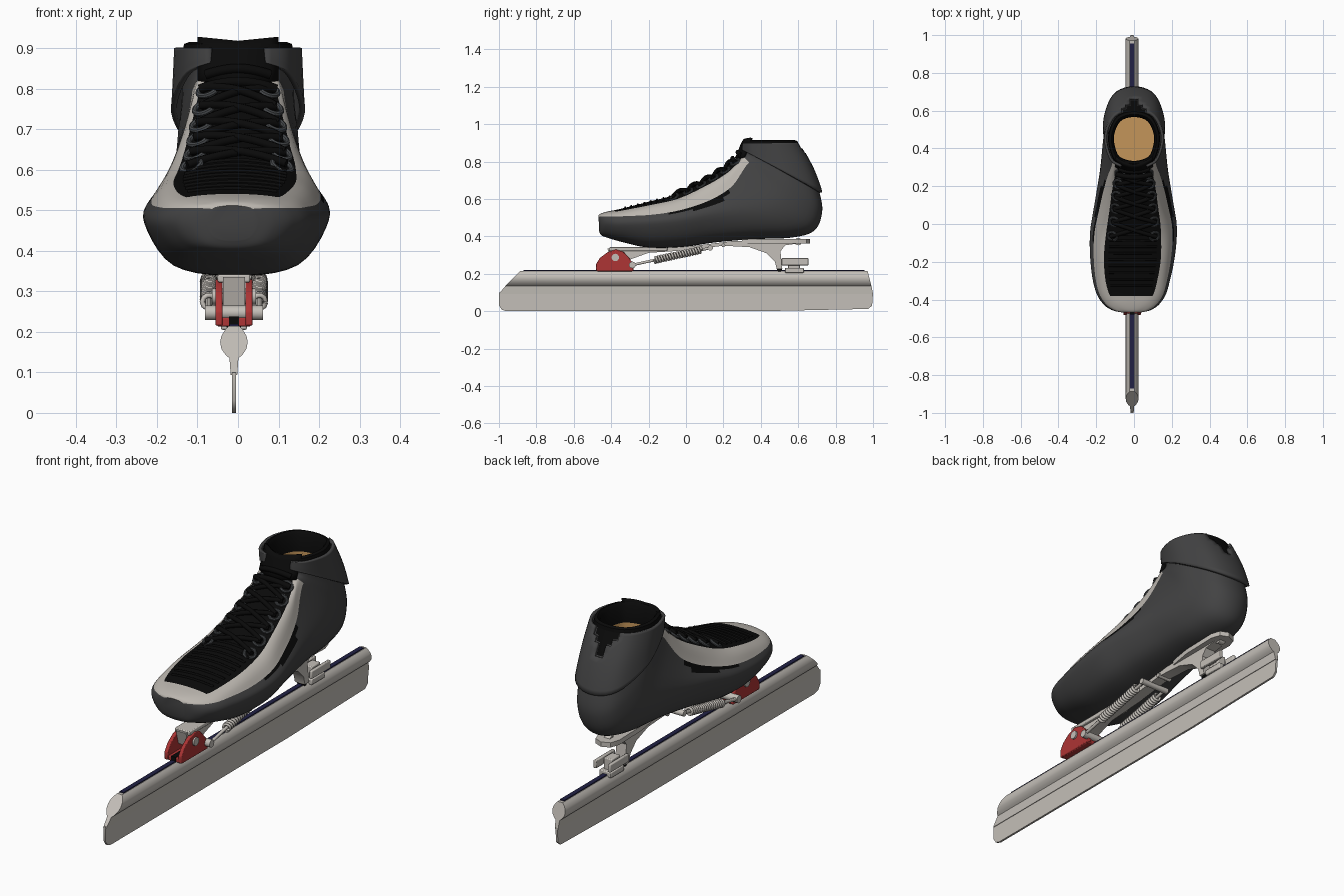
import bpy, bmesh, math
from mathutils import Vector

if "Cube" in bpy.data.objects:
    bpy.data.objects.remove(bpy.data.objects["Cube"])

def material(name, r, g, b):
    m = bpy.data.materials.new(name)
    m.diffuse_color = (r, g, b, 1)
    m.use_nodes = True
    m.node_tree.nodes["Principled BSDF"].inputs["Base Color"].default_value = m.diffuse_color
    return m

GREY = material("dark grey leather", .055, .055, .056)
BLACK = material("black fabric", .003, .003, .003)
SILVER = material("pale silver panel", .50, .47, .43)
STEEL = material("satin steel", .55, .52, .48)
RED = material("red metal", .42, .035, .035)
TAN = material("tan lining", .55, .30, .10)
BLUE = material("navy strip", .015, .015, .06)
HOOK = material("slate hooks", .06, .065, .07)
CX = -.01  # centre line of the blade

def add_mesh(name, verts, faces, mats, index=None):
    me = bpy.data.meshes.new(name)
    me.from_pydata(verts, [], faces)
    for m in mats:
        me.materials.append(m)
    for i, p in enumerate(me.polygons):
        p.material_index = index[i] if index else 0
    bm = bmesh.new()
    bm.from_mesh(me)
    bmesh.ops.recalc_face_normals(bm, faces=bm.faces)
    bm.to_mesh(me)
    bm.free()
    ob = bpy.data.objects.new(name, me)
    bpy.context.collection.objects.link(ob)
    return ob

def loft(name, rings, mats, rule=None, start=False, end=False):
    """Skin closed rings; rule(i, j, centre) gives a material index, None leaves a hole."""
    n = len(rings[0])
    verts = [Vector(p) for r in rings for p in r]
    faces, idx = [], []
    for i in range(len(rings) - 1):
        for j in range(n):
            f = (i*n + j, i*n + (j+1) % n, (i+1)*n + (j+1) % n, (i+1)*n + j)
            k = rule(i, j, sum((verts[a] for a in f), Vector()) / 4) if rule else 0
            if k is not None:
                faces.append(f)
                idx.append(k)
    last = idx[-1]
    if start:
        faces.append(tuple(range(n)))
        idx.append(0)
    if end:
        faces.append(tuple(range(len(verts) - n, len(verts))))
        idx.append(last)
    return add_mesh(name, verts, faces, mats, idx)

def prism(name, yz, x0, x1, mat, bevel=0):
    rings = [[(x, y, z) for y, z in yz] for x in (x0, x1)]
    ob = loft(name, rings, [mat], None, True, True)
    if bevel:
        b = ob.modifiers.new("bevel", 'BEVEL')
        b.width, b.segments = bevel, 2
    return ob

def box(name, x0, x1, y0, y1, z0, z1, mat, bevel=.004):
    return prism(name, [(y0, z0), (y1, z0), (y1, z1), (y0, z1)], x0, x1, mat, bevel)

def rod(name, x0, x1, y, z, r, mat, n=16):
    ring = [(y + r*math.cos(2*math.pi*k/n), z + r*math.sin(2*math.pi*k/n)) for k in range(n)]
    return prism(name, ring, x0, x1, mat)

def tube(name, pts, r, mat):
    cu = bpy.data.curves.new(name, 'CURVE')
    cu.dimensions, cu.bevel_depth, cu.bevel_resolution, cu.use_fill_caps = '3D', r, 1, True
    sp = cu.splines.new('POLY')
    sp.points.add(len(pts) - 1)
    for p, q in zip(sp.points, pts):
        p.co = (*q, 1)
    cu.materials.append(mat)
    bpy.context.collection.objects.link(bpy.data.objects.new(name, cu))

def spline(keys, u):
    """Catmull-Rom through keys, keys[0] and keys[-1] being end handles."""
    i = min(int(u), len(keys) - 4)
    t = u - i
    return [b + .5*t*(c - a + t*(2*a - 5*b + 4*c - d + t*(3*(b - c) + d - a)))
            for a, b, c, d in zip(*keys[i:i + 4])]

# Boot sections fanning from toe to ankle:
# top y z, bottom y z, half width and its height, lace edge x t, panel edge x t
S = [(-.468, .512, -.464, .425, .060, .50, .020, .98, .050, .90),
     (-.456, .522, -.452, .405, .105, .50, .050, .97, .092, .86),
     (-.420, .533, -.420, .393, .150, .50, .085, .96, .138, .80),
     (-.350, .547, -.350, .372, .188, .50, .125, .94, .176, .77),
     (-.200, .585, -.200, .340, .218, .50, .150, .92, .203, .71),
     (-.050, .625, -.020, .343, .227, .48, .145, .91, .206, .69),
     (.080, .685, .160, .368, .206, .45, .128, .92, .178, .68),
     (.180, .745, .360, .385, .180, .42, .113, .93, .148, .74),
     (.250, .800, .560, .393, .165, .42, .098, .95, .122, .85),
     (.285, .840, .685, .430, .155, .43, .080, .96, .113, .88),
     (.295, .855, .728, .530, .148, .45, .070, .95, .115, .84),
     (.300, .865, .712, .640, .140, .45, .070, .95, .115, .82),
     (.302, .880, .665, .770, .136, .45, .070, .95, .114, .82),
     (.305, .900, .595, .900, .133, .45, .070, .95, .112, .82)]
SK = [S[0]] + S + [S[-1]]
SUB, ROWS = 6, 5
N = ROWS*5

def surf(s, v, side=1, gx=1, gt=1):
    ty, tz, by, bz, w, tw, lx, tl, sx, ts = spline(SK, s)
    keys = [(-lx, tl), (0, 1), (lx, tl), (sx, ts), (w, tw), (.68*w, .1), (0, 0), (-.68*w, .1)]
    x, t = spline(keys, v)
    t = .5 + (t - .5)*gt
    cx = -.014*min(1, max(0, -ty/.3))
    return Vector((cx + side*x*gx, by + (ty - by)*t, bz + (tz - bz)*t))

def ring(s, gx=1, gt=1):
    return [surf(s, min(j, 2*N - j)/ROWS, 1 if j <= N else -1, gx, gt) for j in range(2*N)]

def row(j):
    return min(j, 2*N - 1 - j)

def notch(s, r):
    return s > 12.1 and r >= N - (s - 12)*4

def boot_rule(i, j, c):
    r, s = row(j), (i + .5)/SUB
    if r < 5:
        return 2 if c.y < -.385 else 1
    if r < 10:
        return 2 if s < 9.2 else 0
    if (r == 10 and -.1 < c.y < .24) or (r == 11 and .04 < c.y < .2) or notch(s, r):
        return 1
    return 0

loft("boot_shell", [ring(i/SUB) for i in range(13*SUB + 1)], [GREY, BLACK, SILVER], boot_rule, start=True)

# Ankle cuff, open at the laces and notched at the back
cuff = loft("ankle_cuff", [ring(11 + i/SUB, 1.13, 1.05) for i in range(2*SUB + 1)], [GREY],
            lambda i, j, c: None if row(j) < 4 or notch(11 + (i + .5)/SUB, row(j)) else 0)
sol = cuff.modifiers.new("thick", 'SOLIDIFY')
sol.thickness, sol.offset = .014, 0

# Padded rim, inner lining and footbed
def inner(g, z):
    return [(p.x*g, .45 + (p.y - .45)*g, z) for p in ring(13)]
loft("boot_lining", [inner(1.03, .89), inner(1, .91), inner(.9, .915), inner(.82, .90), inner(.8, .82), inner(.8, .5)],
     [BLACK, TAN], lambda i, j, c: 1 if i == 4 else 0, end=True)

# Tongue standing above the laces
tv, tf = [], []
for i in range(5):
    for j in range(11):
        x = -.1 + .02*j
        tv.append((x, .262 + .011*i + 4*x*x, .82 + .0265*i + (.01*abs(x)/.1 - .008 if i == 4 else 0)))
for i in range(4):
    for j in range(10):
        a = i*11 + j
        tf.append((a, a + 1, a + 12, a + 11))
tongue = add_mesh("tongue", tv, tf, [BLACK])
tongue.modifiers.new("thick", 'SOLIDIFY').thickness = .014

# Tongue ridges and laces
UP = Vector((0, -.45, .9))
def across(s0, s1, reach, lift):
    out = []
    for k in range(13):
        a = -1 + k/6
        out.append(surf(s0 + (s1 - s0)*k/12, abs(a)*reach, 1 if a >= 0 else -1) + UP*lift)
    return out
for k in range(9):
    tube("tongue_ridge", across(3.2 + .22*k, 3.2 + .22*k, .8, 0), .006, BLACK)
EYES = [4.9, 5.45, 6.0, 6.6, 7.3, 8.1]
for a, b in zip(EYES, EYES[1:]):
    tube("lace", across(a, b, .8, .01), .011, BLACK)
    tube("lace", across(b, a, .8, .014), .011, BLACK)
for s in (8.1, 8.9):
    tube("top_lace", across(s, s, .95, .014), .013, BLACK)

# Lace hooks
for s in EYES:
    for side in (-1, 1):
        bpy.ops.mesh.primitive_torus_add(location=surf(s, .72, side) + UP*.004, rotation=(.5, side*.4, 0),
            major_radius=.025, minor_radius=.007, major_segments=20, minor_segments=8)
        ob = bpy.context.object
        ob.name = "lace_hook"
        ob.data.materials.append(HOOK)

# Blade and its tube
prism("blade", [(-1, .10), (-1, .03), (-.985, .008), (-.96, 0), (.4, 0), (.975, .012), (.995, .03), (1, .1)],
      CX - .005, CX + .005, STEEL)
half = [(.008, .093), (.011, .135), (.02, .142), (.031, .158), (.034, .175), (.031, .19), (.022, .205), (.013, .214)]
prof = half + [(-x, z) for x, z in reversed(half)]
loft("blade_tube", [[(CX + x, -1 + max(0, z - .1)*1.0, z) for x, z in prof],
                    [(CX + x, 1 - max(0, z - .1)*.25, z) for x, z in prof]], [STEEL], None, True, True)
box("top_strip", CX - .011, CX + .011, -.87, .955, .212, .219, BLUE, 0)

# Red front hinge
cheek = [(-.48, .215), (-.482, .25), (-.46, .285), (-.42, .315), (-.375, .33), (-.335, .318), (-.30, .28), (-.28, .245), (-.28, .215)]
for sx in (-1, 1):
    a, b = sorted((CX + sx*.028, CX + sx*.046))
    prism("hinge_cheek", cheek, a, b, RED, .004)
box("hinge_base", CX - .042, CX + .042, -.475, -.285, .213, .235, RED)
box("hinge_pad", CX - .012, CX + .012, -.478, -.3, .214, .238, BLACK, 0)
rod("hinge_pin", CX - .054, CX + .054, -.378, .287, .02, STEEL)
rod("spring_pin", CX - .072, CX + .072, -.287, .247, .018, STEEL)

# Springs with rods on both sides
A, B = Vector((0, -.287, .247)), Vector((0, .13, .338))
d = (B - A).normalized()
nrm = d.cross(Vector((1, 0, 0)))
for sx in (-1, 1):
    off = Vector((CX + sx*.062, 0, 0))
    tube("spring_rod", [A + off, B + off], .008, STEEL)
    pts = []
    for k in range(18*10 + 1):
        t = 2*math.pi*k/10
        pts.append(A + off + d*(.12 + .26*k/180) + Vector((math.cos(t)*.016, 0, 0)) + nrm*math.sin(t)*.016)
    tube("spring", pts, .0065, STEEL)
rod("spring_anchor", CX - .075, CX + .075, .13, .338, .014, STEEL)
rod("arm_bolt", CX - .036, CX + .036, .2, .352, .01, STEEL)

# Swinging arm with rear strut
arm = [(-.42, .335), (-.15, .335), (.05, .35), (.25, .375), (.6, .385), (.6, .362), (.53, .352), (.505, .32), (.515, .225),
       (.485, .225), (.475, .265), (.43, .31), (.34, .342), (.2, .35), (0, .325), (-.2, .312), (-.33, .265), (-.40, .265)]
prism("swing_arm", arm, CX - .027, CX + .027, STEEL)
box("front_mount", CX - .04, CX + .04, -.41, -.1, .322, .342, STEEL)
plate = [(.30, .03), (.42, .05), (.60, .055), (.645, .04), (.662, 0)]
plate = plate + [(y, -w) for y, w in reversed(plate[:-1])]
loft("heel_mount", [[(CX + w, y, z) for y, w in plate] for z in (.362, .385)], [STEEL], None, True, True)
rod("heel_bolt", CX - .015, CX + .015, .6, .372, .02, STEEL)

# Rear catch on the tube
box("catch_foot", CX - .032, CX + .032, .53, .63, .205, .232, STEEL)
box("catch_block", CX - .022, CX + .022, .545, .61, .22, .285, STEEL)
for sx in (-1, 1):
    a, b = sorted((CX + sx*.03, CX + sx*.046))
    box("catch_jaw", a, b, .51, .655, .245, .283, STEEL)
box("catch_bridge", CX - .045, CX + .045, .545, .6, .25, .272, STEEL)
rod("catch_pad", CX - .018, CX + .018, .5, .225, .014, BLACK)

# Smooth shading with crisp edges
bpy.ops.object.select_all(action='DESELECT')
for ob in bpy.context.scene.objects:
    if ob.type == 'MESH':
        ob.select_set(True)
        bpy.context.view_layer.objects.active = ob
bpy.ops.object.shade_smooth_by_angle(angle=math.radians(38))
